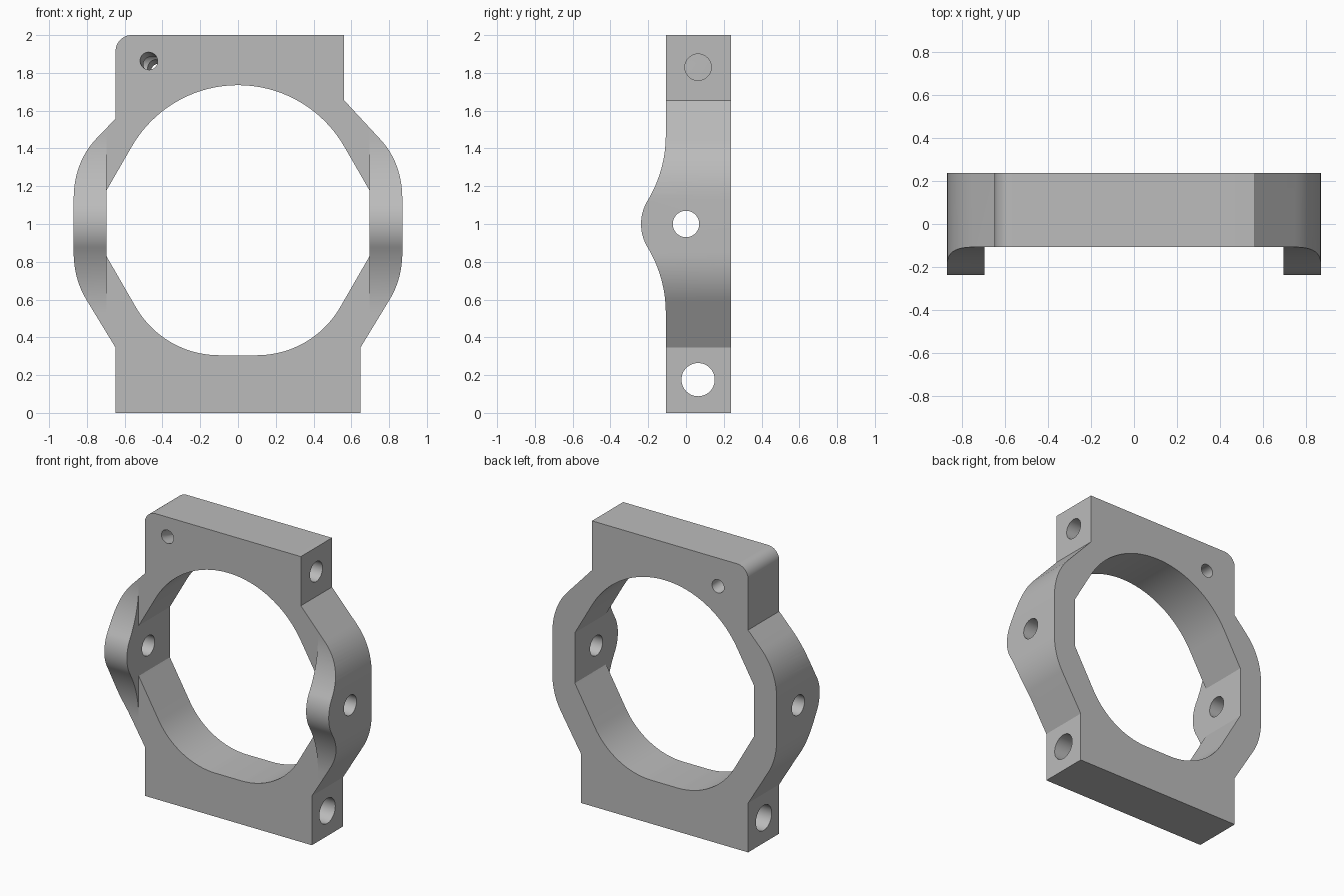
import bpy
import bmesh
from math import sin, cos, radians, asin, degrees
from mathutils import Vector

if "Cube" in bpy.data.objects:
    bpy.data.objects.remove(bpy.data.objects["Cube"])

HALF_Y, PLATE_FRONT, EAR_X = 0.238, -0.107, 0.695
MID_Z = 1.0

grey = bpy.data.materials.new("plain grey")
grey.use_nodes = True
colour = (0.5, 0.5, 0.5, 1)
grey.diffuse_color = colour
grey.node_tree.nodes["Principled BSDF"].inputs["Base Color"].default_value = colour


def arc(cx, cy, r, start, end, n=16):
    """Points on a circular arc, angles in degrees."""
    steps = [radians(start + (end - start) * i / n) for i in range(n + 1)]
    return [(cx + r * cos(a), cy + r * sin(a)) for a in steps]


def bend(a, b, c, n=12):
    """Smooth corner from a to c, steered by b."""
    a, b, c = Vector(a), Vector(b), Vector(c)
    ts = [i / n for i in range(n + 1)]
    return [tuple(a * (1 - t) ** 2 + b * 2 * t * (1 - t) + c * t * t) for t in ts]


def mirror(points):
    return [(-x, z) for x, z in reversed(points)]


def prism(name, points, axis, low, high):
    """Extrude a profile along y (points are x, z) or x (points are y, z)."""
    bm = bmesh.new()
    place = (lambda p: (p[0], low, p[1])) if axis == "y" else (lambda p: (low, p[0], p[1]))
    face = bm.faces.new([bm.verts.new(place(p)) for p in points])
    moved = bmesh.ops.extrude_face_region(bm, geom=[face])["geom"]
    step = (0, high - low, 0) if axis == "y" else (high - low, 0, 0)
    bmesh.ops.translate(bm, vec=step, verts=[v for v in moved if isinstance(v, bmesh.types.BMVert)])
    bmesh.ops.recalc_face_normals(bm, faces=bm.faces[:])
    mesh = bpy.data.meshes.new(name)
    bm.to_mesh(mesh)
    bm.free()
    mesh.materials.append(grey)
    obj = bpy.data.objects.new(name, mesh)
    bpy.context.collection.objects.link(obj)
    return obj


def rod(name, start, end, radius):
    """Round cutter between two points."""
    start, end = Vector(start), Vector(end)
    line = end - start
    bpy.ops.mesh.primitive_cylinder_add(vertices=48, radius=radius, depth=line.length,
                                        location=(start + end) / 2,
                                        rotation=line.to_track_quat("Z", "Y").to_euler())
    obj = bpy.context.object
    obj.name = name
    obj.data.materials.append(grey)
    return obj


def cut(target, cutter):
    cutter.hide_render = True
    bpy.context.view_layer.objects.active = target
    mod = target.modifiers.new("cut", "BOOLEAN")
    mod.operation, mod.solver, mod.object = "DIFFERENCE", "EXACT", cutter
    bpy.ops.object.modifier_apply(modifier=mod.name)
    bpy.data.objects.remove(cutter)


# Outer outline: square foot, bulging sides, offset top block with one round corner
side = (bend((0.80, 0.595), (0.87, 0.708), (0.87, 0.85))
        + bend((0.87, 1.13), (0.87, 1.325), (0.75, 1.452)))
outline = [(-0.648, 0), (0.648, 0), (0.648, 0.345)] + side
outline += [(0.562, 1.655), (0.562, 2)]
outline += arc(-0.563, 1.915, 0.085, 90, 180)
outline += [(-0.648, 1.558)] + mirror(side) + [(-0.648, 0.345)]
frame = prism("ring_frame", outline, "y", -HALF_Y, HALF_Y)

# Central opening: arched top, flat sides, rounded bottom
lower = arc(0.1, 0.814, 0.509, -90, -30) + [(EAR_X, 0.827), (EAR_X, 1.18)]
upper = arc(0, 1.086, 0.649, 30, 150, 40)
opening = lower + upper + mirror(lower)
cut(frame, prism("opening_cutter", opening, "y", -0.5, 0.5))

# Front relief between the ears
box = [(-EAR_X, -0.1), (EAR_X, -0.1), (EAR_X, 2.1), (-EAR_X, 2.1)]
cut(frame, prism("front_relief_cutter", box, "y", -0.5, PLATE_FRONT))

# Ear front: round nose about the pivot, flowing into the plate with a hollow fillet
reach, fillet = 0.47, 0.671
turn = degrees(asin(reach / (HALF_Y + fillet)))
hollow_y = PLATE_FRONT - fillet
ear = [(PLATE_FRONT, -0.1)]
ear += arc(hollow_y, MID_Z - reach, fillet, 0, turn)
ear += arc(0, MID_Z, HALF_Y, 180 + turn, 180 - turn, 20)[1:-1]
ear += arc(hollow_y, MID_Z + reach, fillet, -turn, 0)
ear += [(PLATE_FRONT, 2.1), (-0.5, 2.1), (-0.5, -0.1)]
cut(frame, prism("ear_front_cutter", ear, "x", -1, 1))

# Cross holes: pivot, foot, blind top bore, and slanted pin hole
cut(frame, rod("pivot_hole", (-1, 0, MID_Z), (1, 0, MID_Z), 0.07))
cut(frame, rod("foot_hole", (-1, 0.064, 0.176), (1, 0.064, 0.176), 0.088))
cut(frame, rod("top_bore", (-0.5, 0.064, 1.83), (0.8, 0.064, 1.83), 0.07))
front, back = Vector((-0.472, PLATE_FRONT, 1.863)), Vector((-0.415, HALF_Y, 1.803))
extra = (back - front) * 0.3
cut(frame, rod("pin_hole", front - extra, back + extra, 0.046))

# Smooth curved walls, keep edges crisp
bpy.ops.object.select_all(action="DESELECT")
frame.select_set(True)
bpy.context.view_layer.objects.active = frame
bpy.ops.object.shade_smooth_by_angle(angle=radians(25))
